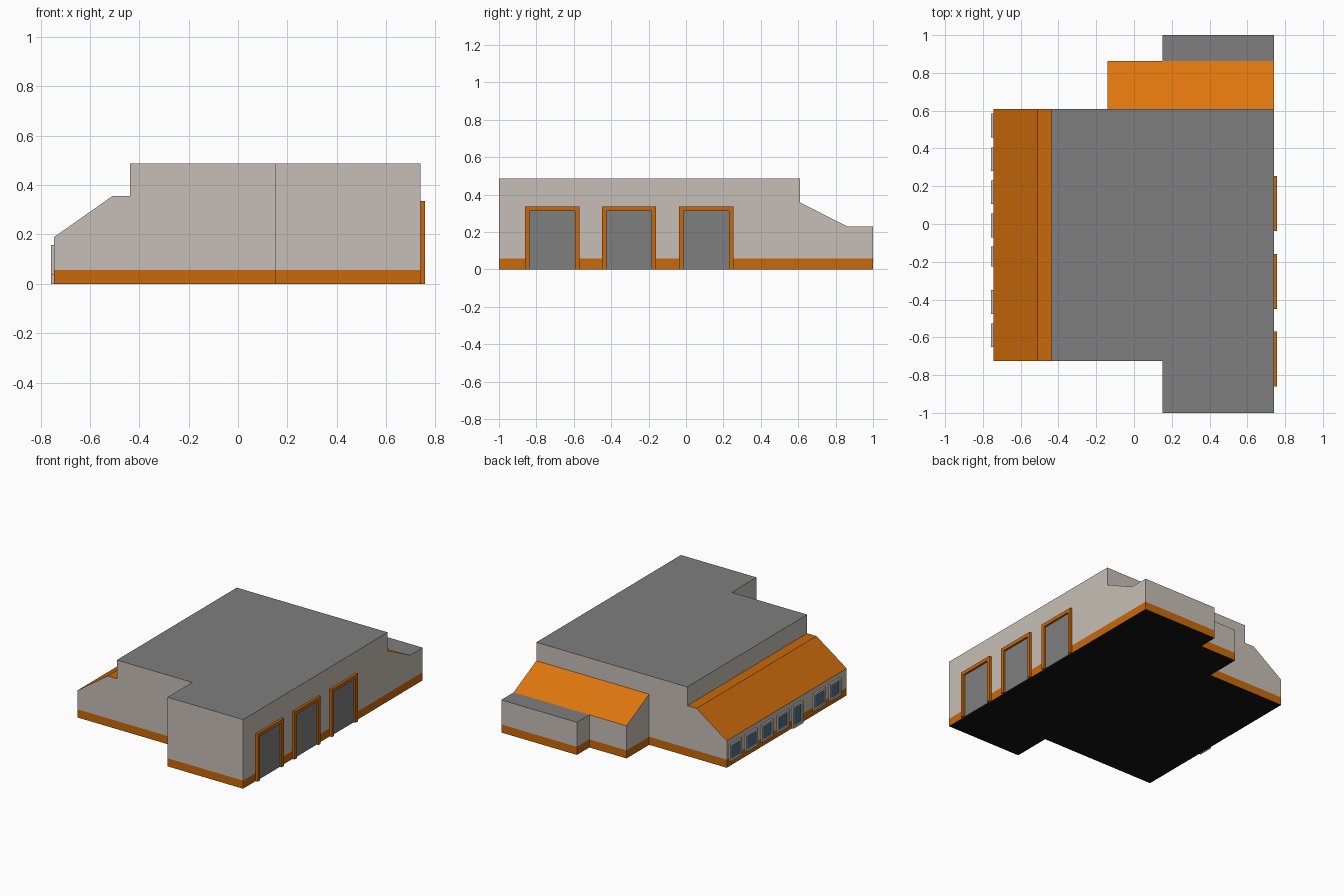
import bpy, bmesh
from mathutils import Vector

if "Cube" in bpy.data.objects:
    bpy.data.objects.remove(bpy.data.objects["Cube"])


def srgb(r, g, b):
    lin = [(c / 255 / 12.92) if c < 10 else ((c / 255 + 0.055) / 1.055) ** 2.4 for c in (r, g, b)]
    return (*lin, 1.0)


def material(name, rgb):
    m = bpy.data.materials.new(name)
    m.diffuse_color = srgb(*rgb)
    m.use_nodes = True
    m.node_tree.nodes["Principled BSDF"].inputs["Base Color"].default_value = m.diffuse_color
    return m


WALL = material("warm grey wall", (199, 191, 183))
ROOF = material("grey roof", (126, 126, 126))
TRIM = material("dark orange trim", (201, 104, 11))
ORANGE = material("bright orange roof", (222, 118, 13))
GLASS = material("blue glass", (78, 112, 138))
UNDER = material("black underside", (22, 18, 18))


def prism(name, profile, axis, lo, hi, mats, pick=None, drop=None):
    """Extrude a 2D profile along an axis (0=x, 1=y, 2=z); colour and drop faces by normal rules."""
    def place(a, b, t):
        return [(t, a, b), (a, t, b), (a, b, t)][axis]
    bm = bmesh.new()
    face = bm.faces.new([bm.verts.new(place(a, b, lo)) for a, b in profile])
    ext = bmesh.ops.extrude_face_region(bm, geom=[face], use_keep_orig=True)
    step = Vector(place(0, 0, hi - lo))
    bmesh.ops.translate(bm, vec=step, verts=[g for g in ext["geom"] if isinstance(g, bmesh.types.BMVert)])
    bmesh.ops.recalc_face_normals(bm, faces=bm.faces)
    bm.normal_update()
    if pick:
        for f in bm.faces:
            f.material_index = pick(f.normal)
    if drop:
        bmesh.ops.delete(bm, geom=[f for f in bm.faces if drop(f.normal)], context="FACES")
    me = bpy.data.meshes.new(name)
    bm.to_mesh(me)
    bm.free()
    for m in mats:
        me.materials.append(m)
    ob = bpy.data.objects.new(name, me)
    bpy.context.collection.objects.link(ob)
    return ob


def rect(a0, a1, b0, b1):
    return [(a0, b0), (a1, b0), (a1, b1), (a0, b1)]


def up(n):
    return 1 if n.z > 0.3 else 0


# Main dimensions
L, R, S = -0.745, 0.74, 0.15         # left wall, right wall, step in the plan
HALL_L, ANNEX_L = -0.437, -0.14
FRONT, BACK, ANNEX_B = -0.725, 0.61, 0.862
BAND, TOP = 0.057, 0.487

# Orange base band around the whole footprint
footprint = [(L, FRONT), (S, FRONT), (S, -1), (R, -1), (R, 1), (S, 1), (S, ANNEX_B),
             (ANNEX_L, ANNEX_B), (ANNEX_L, BACK), (L, BACK)]
prism("base_band", footprint, 2, 0, BAND, [TRIM, UNDER],
      lambda n: 1 if n.z < -0.5 else 0, lambda n: n.z > 0.5)

# Tall hall with its front wing
hall = [(HALL_L, FRONT), (S, FRONT), (S, -1), (R, -1), (R, BACK), (HALL_L, BACK)]
prism("main_hall", hall, 2, BAND, TOP, [WALL, ROOF], up, lambda n: n.z < -0.5)

# Left shop front with sloping roof
lean = [(L, BAND), (HALL_L, BAND), (HALL_L, 0.355), (-0.51, 0.355), (L, 0.19)]
prism("shop_front", lean, 1, FRONT, BACK, [WALL, TRIM], up,
      lambda n: n.z < -0.5 or n.x > 0.9)

# Back annex with sloping roof, then a low flat-roofed store
annex = [(BACK, BAND), (ANNEX_B, BAND), (ANNEX_B, 0.23), (BACK, 0.357)]
prism("back_annex", annex, 0, ANNEX_L, R, [WALL, ORANGE], up,
      lambda n: n.z < -0.5 or n.y < -0.9)
prism("back_store", rect(ANNEX_B, 1, BAND, 0.23), 0, S, R, [WALL, ROOF], up,
      lambda n: n.z < -0.5 or n.y < -0.9)

# Garage doors with orange surrounds on the right wall
for i, y in enumerate((-0.715, -0.305, 0.108)):
    w, t, h, e = 0.145, 0.024, 0.336, 0.025
    arch = [(y - w, 0), (y - w + t, 0), (y - w + t, h - e), (y + w - t, h - e),
            (y + w - t, 0), (y + w, 0), (y + w, h), (y - w, h)]
    prism(f"garage_surround_{i + 1}", arch, 0, R, 0.757, [TRIM])
    prism(f"garage_door_{i + 1}", rect(y - w + t, y + w - t, 0, h - e), 0, R, R + 0.003, [ROOF])


# Shop windows and entrance on the left wall
def glazed(name, y, w, z0, z1, t=0.017):
    x = L - 0.012
    for part, r in (("left", rect(y - w, y - w + t, z0, z1)), ("right", rect(y + w - t, y + w, z0, z1)),
                    ("sill", rect(y - w + t, y + w - t, z0, z0 + t)),
                    ("head", rect(y - w + t, y + w - t, z1 - t, z1))):
        prism(f"{name}_frame_{part}", r, 0, x, L, [WALL])
    prism(f"{name}_glass", rect(y - w + t, y + w - t, z0 + t, z1 - t), 0, L - 0.004, L, [GLASS])


for i, y in enumerate((0.521, 0.343, 0.168, -0.008, -0.413, -0.589)):
    glazed(f"window_{i + 1}", y, 0.063, 0.035, 0.157)
glazed("entrance_door", -0.172, 0.054, 0.0, 0.157)
